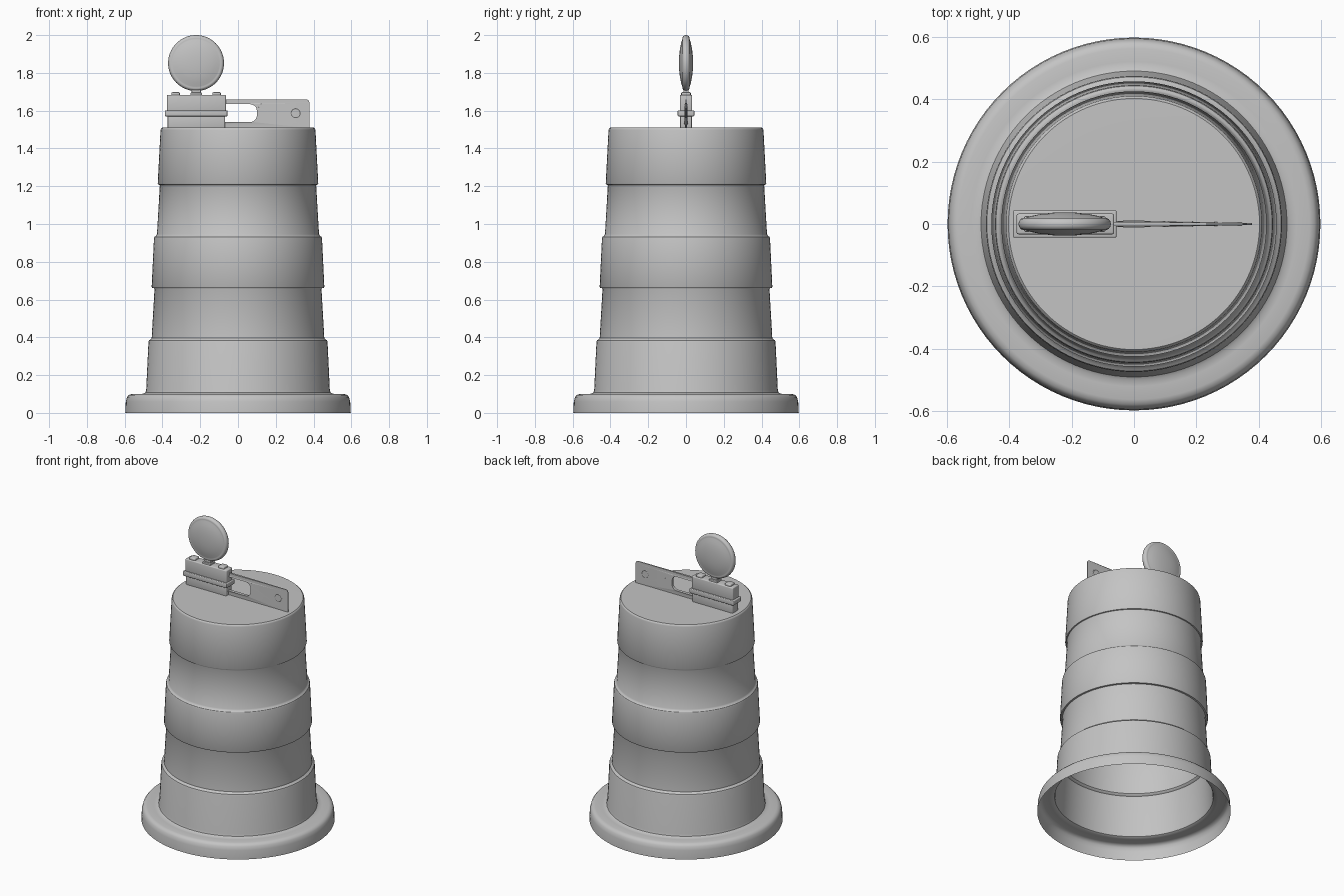
import bpy
import bmesh
from math import sin, cos, pi, radians

old = bpy.data.objects.get("Cube")
if old:
    bpy.data.objects.remove(old, do_unlink=True)

# One plain grey for everything
grey = bpy.data.materials.new("plain grey")
grey.use_nodes = True
grey.diffuse_color = (0.55, 0.55, 0.55, 1)
grey.node_tree.nodes["Principled BSDF"].inputs["Base Color"].default_value = grey.diffuse_color


def finish(obj, angle=35):
    obj.data.materials.clear()
    obj.data.materials.append(grey)
    bpy.ops.object.select_all(action="DESELECT")
    obj.select_set(True)
    bpy.context.view_layer.objects.active = obj
    bpy.ops.object.shade_smooth_by_angle(angle=radians(angle))
    return obj


def add_mesh(name, bm):
    mesh = bpy.data.meshes.new(name)
    bm.to_mesh(mesh)
    bm.free()
    obj = bpy.data.objects.new(name, mesh)
    bpy.context.collection.objects.link(obj)
    return obj


def lathe(name, profile, steps=96):
    """Spin (radius, height) points round the z axis."""
    bm = bmesh.new()
    verts = [bm.verts.new((r, 0, z)) for r, z in profile]
    edges = [bm.edges.new(pair) for pair in zip(verts, verts[1:])]
    bmesh.ops.spin(bm, geom=verts + edges, axis=(0, 0, 1), cent=(0, 0, 0),
                   angle=2 * pi, steps=steps)
    bmesh.ops.remove_doubles(bm, verts=bm.verts, dist=0.0001)
    bmesh.ops.recalc_face_normals(bm, faces=bm.faces)
    return finish(add_mesh(name, bm))


def box(name, x0, x1, half_y, z0, z1, bevel=0.006):
    bm = bmesh.new()
    bmesh.ops.create_cube(bm, size=1)
    for v in bm.verts:
        v.co = ((x0 + x1) / 2 + v.co.x * (x1 - x0), v.co.y * 2 * half_y,
                (z0 + z1) / 2 + v.co.z * (z1 - z0))
    bmesh.ops.bevel(bm, geom=bm.edges[:], offset=bevel, segments=3,
                    profile=0.5, affect="EDGES")
    return finish(add_mesh(name, bm))


# Hollow drum shell: base flange, stepped wall and closed top
lathe("drum_shell", [
    (0.597, 0), (0.594, 0.06), (0.588, 0.083), (0.578, 0.095), (0.562, 0.1),
    (0.52, 0.1), (0.5, 0.102), (0.49, 0.108), (0.486, 0.122),
    (0.474, 0.375), (0.471, 0.384), (0.463, 0.389), (0.457, 0.396),
    (0.442, 0.655), (0.444, 0.66), (0.454, 0.662), (0.457, 0.668),
    (0.445, 0.922), (0.442, 0.932), (0.434, 0.938), (0.429, 0.946),
    (0.414, 1.202), (0.416, 1.207), (0.422, 1.209), (0.425, 1.215),
    (0.41, 1.498), (0.408, 1.505), (0.402, 1.51), (0.3, 1.511), (0, 1.511)])


# Handle plate with a rounded hand slot, thinner toward its ends and top
def rounded(x0, x1, z0, z1, radius, middle=False):
    pts = []
    corners = [(x1 - radius, z1 - radius), (x0 + radius, z1 - radius),
               (x0 + radius, z0 + radius), (x1 - radius, z0 + radius)]
    for i, (cx, cz) in enumerate(corners):
        for k in range(7):
            a = (i + k / 6) * pi / 2
            pts.append((cx + radius * cos(a), cz + radius * sin(a)))
        if middle and i % 2 == 0:
            pts.append((0, z1 if i == 0 else z0))
    return pts


curve = bpy.data.curves.new("handle_outline", "CURVE")
curve.dimensions = "2D"
curve.fill_mode = "BOTH"
curve.extrude = 1
for pts in (rounded(-0.36, 0.378, 1.49, 1.66, 0.018, True),
            rounded(-0.1, 0.1, 1.54, 1.634, 0.035, True)):
    spline = curve.splines.new("POLY")
    spline.points.add(len(pts) - 1)
    for p, (x, z) in zip(spline.points, pts):
        p.co = (x, z, 0, 1)
    spline.use_cyclic_u = True
outline = bpy.data.objects.new("handle_outline", curve)
bpy.context.collection.objects.link(outline)
bpy.context.view_layer.update()
mesh = bpy.data.meshes.new_from_object(
    outline.evaluated_get(bpy.context.evaluated_depsgraph_get()))
bpy.data.objects.remove(outline, do_unlink=True)
for v in mesh.vertices:
    x, z, side = v.co
    half = (0.003 + 0.008 * (1 - abs(x) / 0.38)) * (1.1 - 3 * (z - 1.51))
    v.co = (x, -side * half, z)
handle = bpy.data.objects.new("handle_plate", mesh)
bpy.context.collection.objects.link(handle)
bm = bmesh.new()
bm.from_mesh(mesh)
bmesh.ops.remove_doubles(bm, verts=bm.verts, dist=0.0001)
bmesh.ops.recalc_face_normals(bm, faces=bm.faces)
bm.to_mesh(mesh)
bm.free()
finish(handle)

# Small ring round the bolt point of the handle
bpy.ops.mesh.primitive_torus_add(
    location=(0.305, 0, 1.587), rotation=(pi / 2, 0, 0), major_radius=0.024,
    minor_radius=0.005, major_segments=32, minor_segments=8)
bpy.context.object.name = "handle_bolt_ring"
finish(bpy.context.object)

# Lamp battery case: lower tray, seam bands, lid, end caps and neck
box("battery_tray", -0.372, -0.068, 0.031, 1.505, 1.58)
box("battery_lid", -0.376, -0.064, 0.033, 1.595, 1.684)
box("seam_band", -0.387, -0.056, 0.044, 1.57, 1.602, 0.005)
for label, x in (("right", -0.33), ("left", -0.113)):
    box("lid_cap_" + label, x - 0.022, x + 0.022, 0.024, 1.675, 1.698)
box("lamp_foot", -0.252, -0.19, 0.026, 1.675, 1.695, 0.004)
box("lamp_neck", -0.245, -0.197, 0.014, 1.685, 1.725, 0.004)

# Round lens-shaped lamp with a thin rim
half = [(0, 0.037), (0.04, 0.036), (0.075, 0.032), (0.105, 0.026),
        (0.124, 0.02), (0.13, 0.0185), (0.134, 0.019), (0.141, 0.016), (0.146, 0.009)]
lamp = lathe("warning_lamp", half + [(0.148, 0)] + [(r, -z) for r, z in reversed(half)], 64)
lamp.rotation_euler = (pi / 2, 0, 0)
lamp.location = (-0.222, 0, 1.852)
